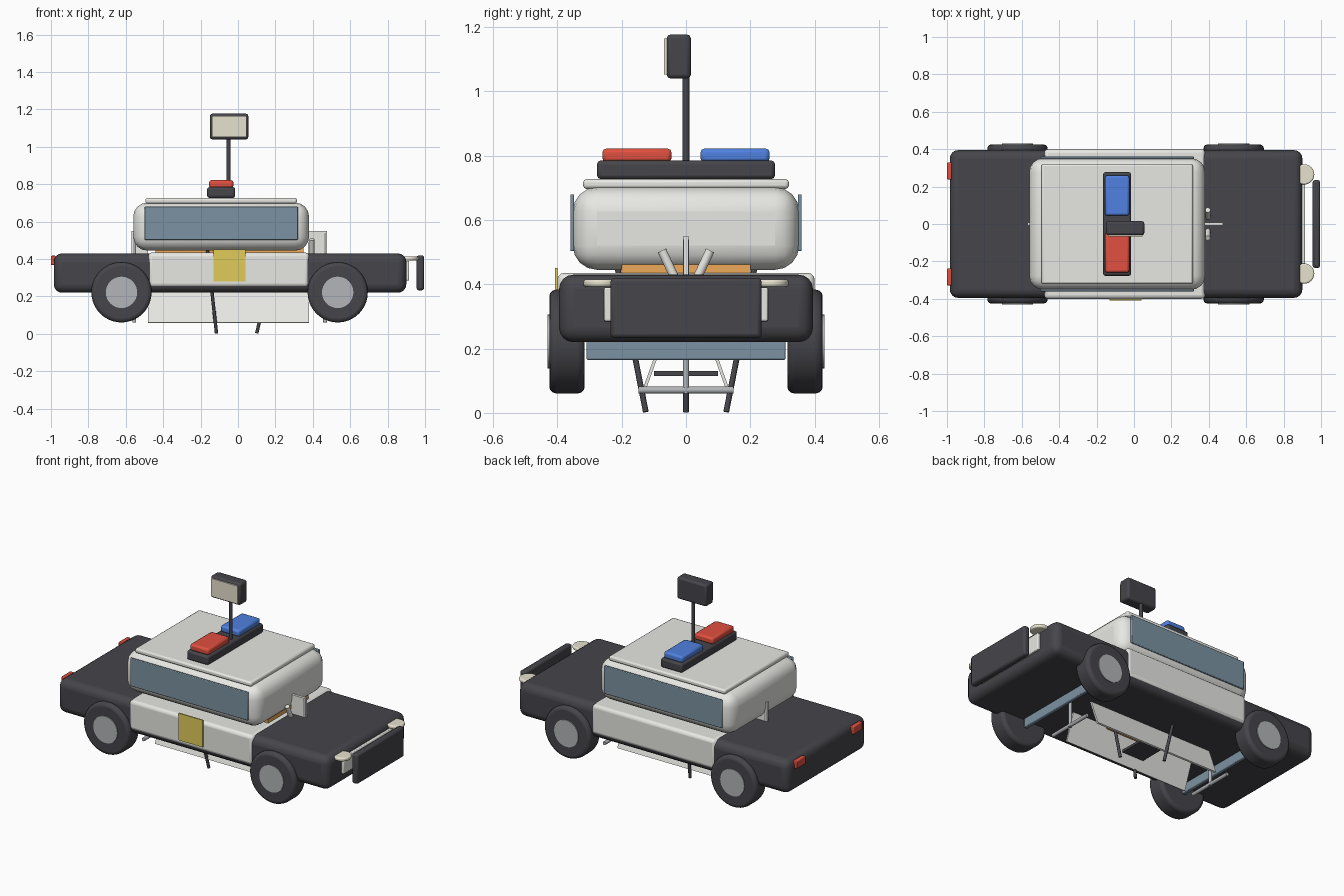
import bpy, math
from mathutils import Vector

if "Cube" in bpy.data.objects:
    bpy.data.objects.remove(bpy.data.objects["Cube"])


def mat(name, c):
    m = bpy.data.materials.new(name)
    m.diffuse_color = (*c, 1)
    m.use_nodes = True
    m.node_tree.nodes["Principled BSDF"].inputs["Base Color"].default_value = m.diffuse_color
    return m


DARK = mat("charcoal", (0.06, 0.06, 0.07))
WHITE = mat("off_white", (0.8, 0.8, 0.77))
GLASS = mat("glass", (0.2, 0.29, 0.36))
RED = mat("red", (0.75, 0.08, 0.05))
BLUE = mat("blue", (0.08, 0.22, 0.75))
YELLOW = mat("yellow", (0.75, 0.6, 0.1))
CREAM = mat("cream", (0.8, 0.76, 0.62))
ORANGE = mat("orange", (0.85, 0.4, 0.1))
STEEL = mat("steel", (0.45, 0.46, 0.48))


def finish(o, name, m, bevel, segs):
    o.name = name
    o.data.materials.append(m)
    if bevel:
        b = o.modifiers.new("bevel", 'BEVEL')
        b.width, b.segments = bevel, segs
        b.limit_method = 'ANGLE'
    bpy.ops.object.shade_smooth_by_angle(angle=math.radians(35))
    return o


def box(name, x, y, z, m, bevel=0.0, segs=2):
    """Box from (min, max) ranges on each axis."""
    r = (x, y, z)
    bpy.ops.mesh.primitive_cube_add(size=1, location=[(a + b) / 2 for a, b in r])
    o = bpy.context.object
    o.scale = [b - a for a, b in r]
    bpy.ops.object.transform_apply(location=False, rotation=False, scale=True)
    return finish(o, name, m, bevel, segs)


def rod(name, a, b, r, m, bevel=0.0, verts=16):
    """Cylinder between two points."""
    a, b = Vector(a), Vector(b)
    bpy.ops.mesh.primitive_cylinder_add(vertices=verts, radius=r, depth=(b - a).length, location=(a + b) / 2)
    o = bpy.context.object
    o.rotation_euler = (b - a).to_track_quat('Z', 'Y').to_euler()
    return finish(o, name, m, bevel, 3)


# Car body with pale door band
box("body", (-0.985, 0.9), (-0.395, 0.395), (0.22, 0.43), DARK, 0.045, 4)
box("door_band", (-0.48, 0.38), (-0.4, 0.4), (0.25, 0.435), WHITE, 0.02, 3)
box("door_badge", (-0.13, 0.04), (-0.408, -0.4), (0.28, 0.45), YELLOW)

# Cabin, roof and windows
box("cabin", (-0.56, 0.38), (-0.352, 0.352), (0.445, 0.702), WHITE, 0.075, 4)
box("roof", (-0.495, 0.315), (-0.32, 0.32), (0.697, 0.727), WHITE, 0.01)
box("cabin_base", (-0.44, 0.35), (-0.2, 0.2), (0.42, 0.47), ORANGE)

# Roof light bar
box("light_bar", (-0.165, -0.015), (-0.277, 0.277), (0.727, 0.785), DARK, 0.012)
box("red_lamp", (-0.155, -0.025), (-0.26, -0.045), (0.78, 0.822), RED, 0.012)
box("blue_lamp", (-0.155, -0.025), (0.045, 0.26), (0.78, 0.822), BLUE, 0.012)

# Sign on a pole
rod("sign_pole", (-0.05, 0, 0.76), (-0.05, 0, 1.06), 0.011, DARK)
box("sign_box", (-0.15, 0.055), (-0.06, 0.015), (1.04, 1.177), DARK, 0.012)
box("sign_face", (-0.14, 0.045), (-0.068, -0.058), (1.052, 1.165), CREAM)

# Front bumper and its mount
box("front_bumper", (0.955, 0.995), (-0.235, 0.235), (0.233, 0.42), DARK, 0.012)
box("bumper_mount", (0.89, 0.915), (-0.255, 0.255), (0.285, 0.39), WHITE, 0.005)

for s in (-1, 1):
    side = "left" if s > 0 else "right"

    def span(a, b):
        return tuple(sorted((s * a, s * b)))

    box("side_window_" + side, (-0.5, 0.32), span(0.348, 0.36), (0.503, 0.68), GLASS, 0.004)
    box("tail_light_" + side, (-1.0, -0.975), span(0.238, 0.328), (0.368, 0.418), RED, 0.005)
    rod("headlight_" + side, (0.91, s * 0.265, 0.392), (0.91, s * 0.265, 0.415), 0.054, CREAM, 0.008, 32)
    # Wheels
    for end, x in (("rear", -0.623), ("front", 0.533)):
        rod(f"{end}_tyre_{side}", (x, s * 0.315, 0.222), (x, s * 0.425, 0.222), 0.161, DARK, 0.02, 40)
        rod(f"{end}_hub_{side}", (x, s * 0.4, 0.222), (x, s * 0.43, 0.222), 0.084, STEEL, 0, 32)
    # Sloping sheets of the underbody trough
    sheet = box("trough_side_" + side, (-0.48, 0.38), (-0.005, 0.005), (-0.097, 0.097), WHITE)
    sheet.location = (-0.05, s * 0.102, 0.15)
    sheet.rotation_euler.x = s * math.atan2(0.065, 0.18)
    # Slanted support legs and short struts ahead of the cabin
    rod("leg_" + side, (-0.115, s * 0.125, 0.003), (-0.165, s * 0.215, 0.46), 0.009, DARK)
    rod("strut_" + side, (0.395, s * 0.035, 0.42), (0.395, s * 0.075, 0.505), 0.014, WHITE)

rod("leg_centre", (0.1, 0, 0.003), (0.2, 0, 0.43), 0.009, DARK)

# Plates inside the trough
box("trough_ceiling", (-0.2, 0.14), (-0.07, 0.07), (0.2, 0.22), ORANGE)
box("trough_plate", (-0.15, 0.0), (-0.1, 0.1), (0.115, 0.13), DARK)

# End frames: post, foot bar and fin; glass cross bars between the wheels
for end, x, x0, x1 in (("front", 0.465, 0.375, 0.475), ("rear", -0.555, -0.57, -0.48)):
    rod(end + "_post", (x, 0, 0.06), (x, 0, 0.54), 0.01, STEEL)
    rod(end + "_foot_bar", (x, -0.148, 0.071), (x, 0.148, 0.071), 0.011, STEEL)
    box(end + "_fin", (x0, x1), (-0.008, 0.008), (0.42, 0.55), WHITE)
for end, x in (("front", 0.53), ("rear", -0.62)):
    box(end + "_glass_bar", (x - 0.012, x + 0.012), (-0.31, 0.31), (0.165, 0.25), GLASS, 0.005)
